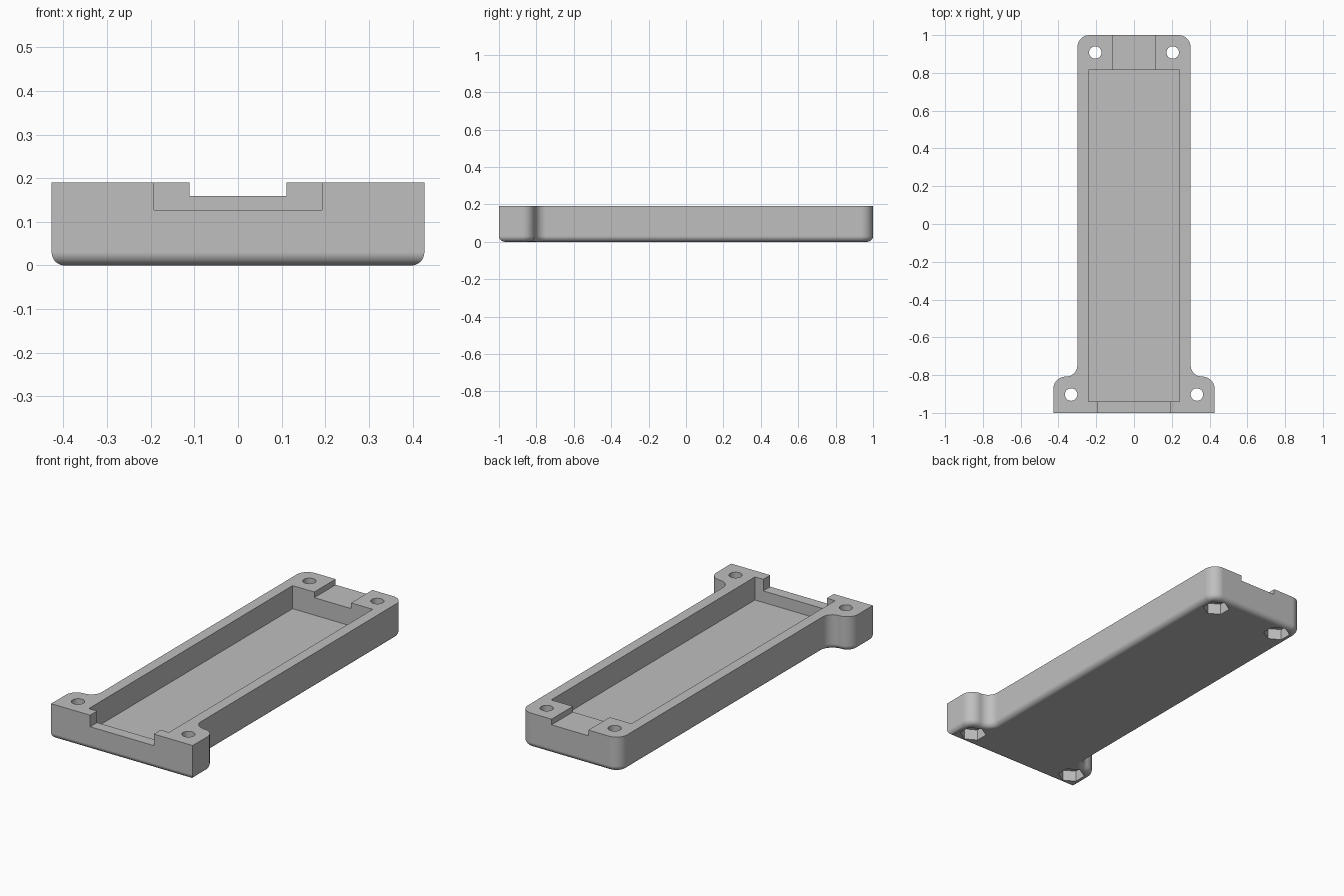
import bpy, bmesh, math
from mathutils import Matrix

cube = bpy.data.objects.get("Cube")
if cube:
    bpy.data.objects.remove(cube, do_unlink=True)

HEIGHT, ROUND = 0.19, 0.03
HOLES = [(0.333, -0.903), (0.205, 0.908)]

grey = bpy.data.materials.new("plain grey")
grey.use_nodes = True
grey.diffuse_color = (0.52, 0.52, 0.52, 1)
grey.node_tree.nodes["Principled BSDF"].inputs["Base Color"].default_value = grey.diffuse_color


def new_object(name, bm):
    bmesh.ops.recalc_face_normals(bm, faces=bm.faces)
    mesh = bpy.data.meshes.new(name)
    bm.to_mesh(mesh)
    bm.free()
    mesh.materials.append(grey)
    obj = bpy.data.objects.new(name, mesh)
    bpy.context.collection.objects.link(obj)
    return obj


def arc(cx, cy, r, start, end, steps=10):
    angles = [math.radians(start + (end - start) * i / steps) for i in range(steps + 1)]
    return [(cx + r * math.cos(a), cy + r * math.sin(a)) for a in angles]


def outline(inset):
    """Plan of the tray, with wide feet at the front, shrunk by inset."""
    half = [(0.427 - inset, -1 + inset)]
    half += arc(0.362, -0.873, 0.065 - inset, 0, 90)
    half += arc(0.36, -0.748, 0.06 + inset, 270, 180)
    half += arc(0.235, 0.935, 0.065 - inset, 0, 90)
    return half + [(-x, y) for x, y in reversed(half)]


# Solid body: stacked outlines, with a rounded bottom edge
bm = bmesh.new()
levels = []
for i in range(9):
    a = math.pi / 2 * i / 8
    levels.append((ROUND * (1 - math.sin(a)), ROUND * (1 - math.cos(a))))
levels.append((0, HEIGHT))
rings = [[bm.verts.new((x, y, z)) for x, y in outline(d)] for d, z in levels]
for low, high in zip(rings, rings[1:]):
    for i in range(len(low)):
        j = (i + 1) % len(low)
        bm.faces.new((low[i], low[j], high[j], high[i]))
bm.faces.new(rings[0])
bm.faces.new(rings[-1])
tray = new_object("tray", bm)


def box_cutter(name, x, y0, y1, z0):
    bm = bmesh.new()
    top = HEIGHT + 0.1
    size = Matrix.Diagonal((2 * x, y1 - y0, top - z0, 1))
    place = Matrix.Translation((0, (y0 + y1) / 2, (top + z0) / 2))
    bmesh.ops.create_cube(bm, size=1, matrix=place @ size)
    return new_object(name, bm)


def round_cutter(name, x, y, r, z0, z1, sides):
    bm = bmesh.new()
    place = Matrix.Translation((x, y, (z0 + z1) / 2))
    bmesh.ops.create_cone(bm, cap_ends=True, segments=sides, radius1=r, radius2=r,
                          depth=z1 - z0, matrix=place)
    return new_object(name, bm)


# Cavity, end notches, screw holes and hexagonal nut pockets
cutters = [
    box_cutter("cavity_cutter", 0.242, -0.94, 0.816, 0.064),
    box_cutter("front_notch_cutter", 0.192, -1.1, -0.9, 0.127),
    box_cutter("back_notch_cutter", 0.111, 0.78, 1.1, 0.159),
]
for side in (1, -1):
    for x, y in HOLES:
        cutters.append(round_cutter("nut_pocket_cutter", side * x, y, 0.068, -0.1, 0.06, 6))
        cutters.append(round_cutter("screw_hole_cutter", side * x, y, 0.033, -0.1, 0.3, 32))

bpy.ops.object.select_all(action="DESELECT")
bpy.context.view_layer.objects.active = tray
tray.select_set(True)
for cutter in cutters:
    cutter.hide_render = True
    cut = tray.modifiers.new("cut", "BOOLEAN")
    cut.operation = "DIFFERENCE"
    cut.solver = "EXACT"
    cut.object = cutter
    bpy.ops.object.modifier_apply(modifier=cut.name)
    bpy.data.objects.remove(cutter, do_unlink=True)

# Smooth the rounded edges and keep the flats flat
bpy.ops.object.shade_smooth_by_angle(angle=math.radians(30))
normals = tray.modifiers.new("flat_faces", "WEIGHTED_NORMAL")
normals.keep_sharp = True
